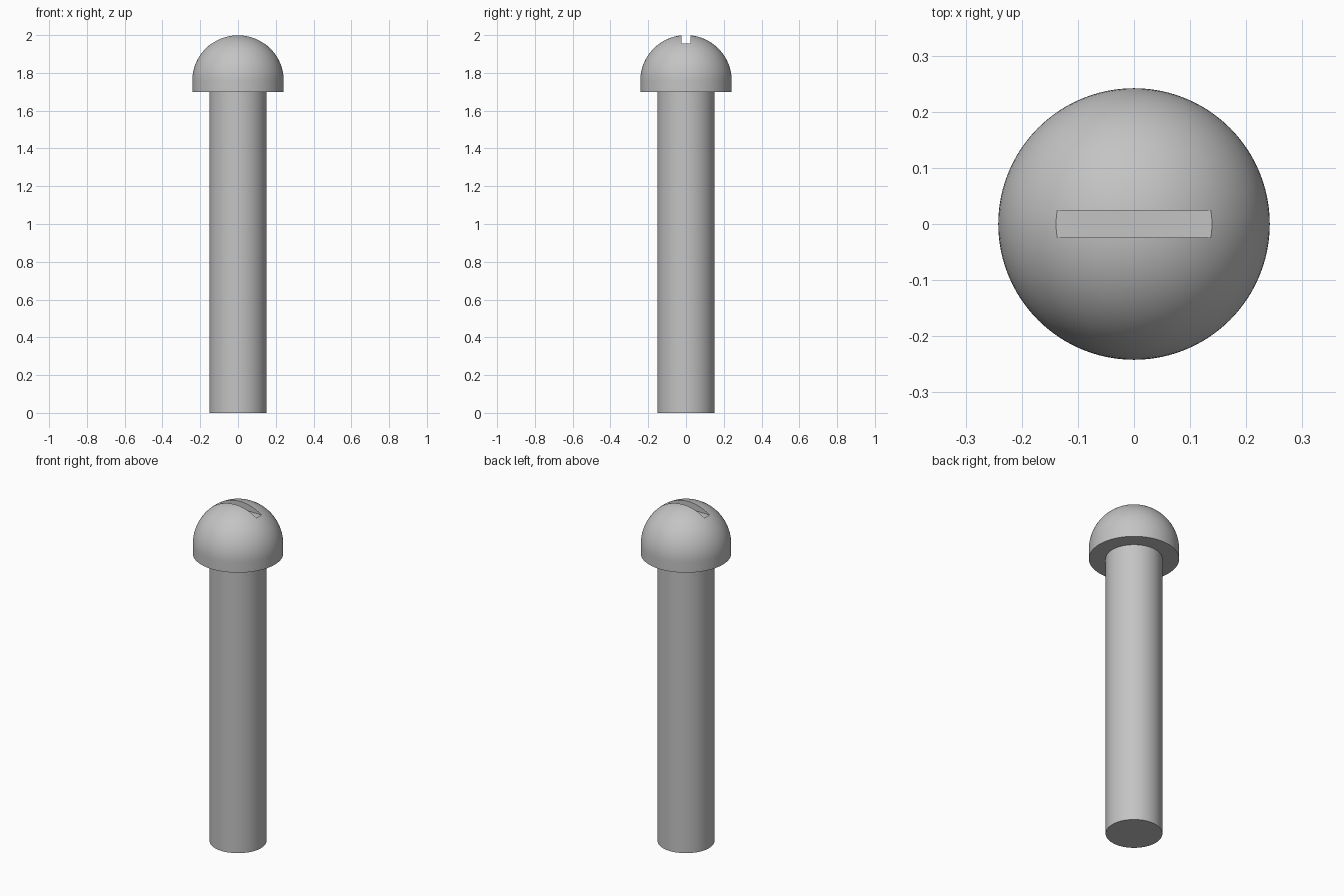
import bpy
import bmesh
from math import cos, sin, pi, radians

SHANK_R, HEAD_R = 0.152, 0.242
HEAD_BASE, TOP = 1.70, 2.0
DOME_Z = TOP - HEAD_R
SLOT_FLOOR, SLOT_WIDTH = 1.956, 0.048
SEGMENTS, RINGS = 96, 24

cube = bpy.data.objects.get("Cube")
if cube:
    bpy.data.objects.remove(cube, do_unlink=True)

# Plain grey metal
grey = bpy.data.materials.new("grey_metal")
grey.use_nodes = True
colour = (0.55, 0.55, 0.55, 1)
grey.diffuse_color = colour
grey.node_tree.nodes["Principled BSDF"].inputs["Base Color"].default_value = colour


def lathe(name, profile):
    """Turn a profile of (radius, height) points around the z axis."""
    bm = bmesh.new()
    verts = [bm.verts.new((r, 0, z)) for r, z in profile]
    edges = [bm.edges.new(pair) for pair in zip(verts, verts[1:])]
    bmesh.ops.spin(bm, geom=verts + edges, cent=(0, 0, 0), axis=(0, 0, 1),
                   angle=2 * pi, steps=SEGMENTS, use_merge=True)
    bmesh.ops.remove_doubles(bm, verts=bm.verts, dist=1e-5)
    bmesh.ops.recalc_face_normals(bm, faces=bm.faces)
    mesh = bpy.data.meshes.new(name)
    bm.to_mesh(mesh)
    bm.free()
    mesh.materials.append(grey)
    obj = bpy.data.objects.new(name, mesh)
    bpy.context.collection.objects.link(obj)
    return obj


# Shank, flat shoulder under the head, short collar and hemispherical dome
profile = [(0, 0), (SHANK_R, 0), (SHANK_R, HEAD_BASE), (HEAD_R, HEAD_BASE)]
for i in range(RINGS):
    a = pi / 2 * i / RINGS
    profile.append((HEAD_R * cos(a), DOME_Z + HEAD_R * sin(a)))
profile.append((0, TOP))
screw = lathe("screw_body", profile)

# Straight driver slot across the top of the dome
slot_height = 0.2
bpy.ops.mesh.primitive_cube_add(size=1, location=(0, 0, SLOT_FLOOR + slot_height / 2))
cutter = bpy.context.object
cutter.name = "slot_cutter"
cutter.scale = (1, SLOT_WIDTH, slot_height)
cutter.hide_render = True
cutter.data.materials.append(grey)

bpy.ops.object.select_all(action="DESELECT")
screw.select_set(True)
bpy.context.view_layer.objects.active = screw
cut = screw.modifiers.new("driver_slot", "BOOLEAN")
cut.operation = "DIFFERENCE"
cut.solver = "EXACT"
cut.object = cutter
bpy.ops.object.modifier_apply(modifier=cut.name)
bpy.data.objects.remove(cutter, do_unlink=True)

bpy.ops.object.shade_smooth_by_angle(angle=radians(30))
